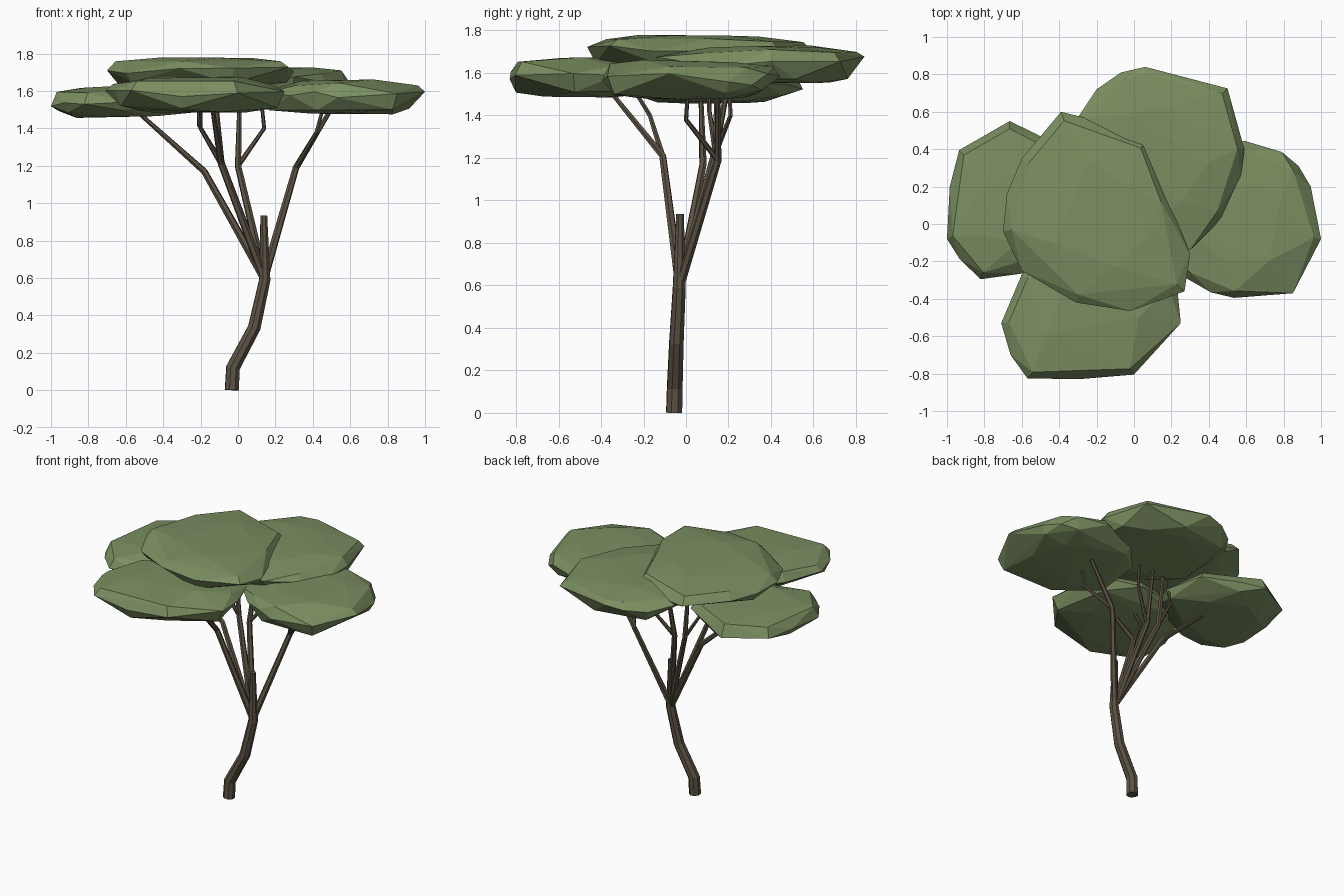
import bpy, bmesh, random
from mathutils import Vector

if "Cube" in bpy.data.objects:
    bpy.data.objects.remove(bpy.data.objects["Cube"])

random.seed(4)


def material(name, rgb):
    m = bpy.data.materials.new(name)
    m.diffuse_color = (*rgb, 1)
    m.use_nodes = True
    m.node_tree.nodes["Principled BSDF"].inputs["Base Color"].default_value = m.diffuse_color
    return m


bark = material("brown bark", (0.108, 0.086, 0.058))
leaf = material("olive green leaves", (0.2, 0.275, 0.12))


def limb(name, points, radii, res=1):
    """Tapered faceted tube through a few points."""
    cu = bpy.data.curves.new(name, 'CURVE')
    cu.dimensions = '3D'
    cu.bevel_depth = 1.0
    cu.bevel_resolution = res
    cu.use_fill_caps = True
    sp = cu.splines.new('POLY')
    sp.points.add(len(points) - 1)
    sp.use_smooth = False
    for p, co, r in zip(sp.points, points, radii):
        p.co = (*co, 1)
        p.radius = r
    ob = bpy.data.objects.new(name, cu)
    bpy.context.collection.objects.link(ob)
    bpy.ops.object.select_all(action='DESELECT')
    ob.select_set(True)
    bpy.context.view_layer.objects.active = ob
    bpy.ops.object.convert(target='MESH')
    ob = bpy.context.object
    ob.data.materials.clear()
    ob.data.materials.append(bark)
    for f in ob.data.polygons:
        f.use_smooth = False
        f.material_index = 0


def canopy(name, outline, z0, z1, mid=0.5):
    """Flat faceted leaf pad: convex hull of scaled copies of the outline."""
    h = z1 - z0
    n = len(outline)
    c = sum((Vector(p) for p in outline), Vector((0, 0))) / n
    bm = bmesh.new()
    # (scale, height fraction, jitter, step, start)
    rings = [(1.0, mid, 0.15, 1, 0), (0.91, 0.83, 0.06, 2, 0), (0.55, 0.96, 0.04, 2, 1),
             (0.92, 0.17, 0.06, 2, 1), (0.6, 0.04, 0.04, 2, 0)]
    for s, t, j, step, start in rings:
        for i in range(start, n, step):
            p = c + (Vector(outline[i]) - c) * s
            bm.verts.new((p.x, p.y, z0 + h * (t + random.uniform(-j, j))))
    bmesh.ops.convex_hull(bm, input=bm.verts[:])
    bmesh.ops.delete(bm, geom=[v for v in bm.verts if not v.link_faces], context='VERTS')
    bmesh.ops.recalc_face_normals(bm, faces=bm.faces[:])
    me = bpy.data.meshes.new(name)
    bm.to_mesh(me)
    bm.free()
    me.materials.append(leaf)
    bpy.context.collection.objects.link(bpy.data.objects.new(name, me))


# Trunk with its short upright stub
limb("trunk", [(-.033, -.056, 0.001), (-.027, -.053, .12), (.087, -.045, .335),
               (.143, -.032, .59), (.138, -.028, .935)],
     [.040, .039, .036, .032, .019], 2)

# Main branches, one to each leaf pad
fork = (.14, -.03, .6)
mains = {
    "left": [(-.18, .08, 1.17), (-.55, .07, 1.5)],
    "right": [(.31, .15, 1.19), (.52, .15, 1.54)],
    "front": [(-.09, -.11, 1.21), (-.14, -.37, 1.53)],
    "back": [(.0, .13, 1.2), (.01, .21, 1.6)],
    "centre": [(-.09, .14, 1.22), (-.13, .15, 1.66)],
}
for side, pts in mains.items():
    limb(side + "_branch", [fork] + pts, [.023, .018, .011])

# Side twigs
twigs = {
    "right": [mains["right"][0], (.42, .0, 1.38), (.46, .01, 1.53)],
    "front": [mains["front"][0], (-.2, -.17, 1.40), (-.2, -.25, 1.53)],
    "back": [mains["back"][0], (.14, .21, 1.40), (.12, .2, 1.6)],
    "centre": [mains["centre"][0], (-.21, .11, 1.42), (-.21, .1, 1.66)],
}
for side, pts in twigs.items():
    limb(side + "_twig", pts, [.014, .011, .009])

# Five leaf pads
canopy("centre_canopy", [(-.39, .60), (-.27, .57), (.06, .44), (.10, .32), (.18, .12),
                         (.30, -.16), (.27, -.36), (-.02, -.465), (-.31, -.42),
                         (-.60, -.25), (-.70, -.04), (-.68, .16), (-.60, .35)],
       1.62, 1.78, 0.55)
canopy("back_canopy", [(.06, .84), (.20, .79), (.50, .725), (.55, .52), (.59, .40),
                       (.57, .24), (.47, .03), (.30, -.14), (-.02, -.1), (-.28, .2),
                       (-.3, .57), (-.2, .72), (-.07, .81)],
       1.55, 1.73, 0.6)
canopy("right_canopy", [(.59, .445), (.79, .385), (.88, .31), (.945, .2), (1.0, -.08),
                        (.85, -.37), (.535, -.395), (.41, -.365), (.28, -.29),
                        (.13, -.14), (.14, .15), (.33, .36)],
       1.475, 1.665)
canopy("left_canopy", [(-.665, .55), (-.52, .48), (-.28, .35), (-.19, .1), (-.3, -.14),
                       (-.6, -.265), (-.82, -.295), (-.93, -.19), (-1.0, -.08),
                       (-.985, .2), (-.935, .395)],
       1.455, 1.63)
canopy("front_canopy", [(-.71, -.53), (-.66, -.7), (-.57, -.825), (-.3, -.83), (0, -.805),
                        (.25, -.53), (.23, -.33), (.16, -.12), (-.1, -.03),
                        (-.4, -.08), (-.6, -.27)],
       1.485, 1.675)
